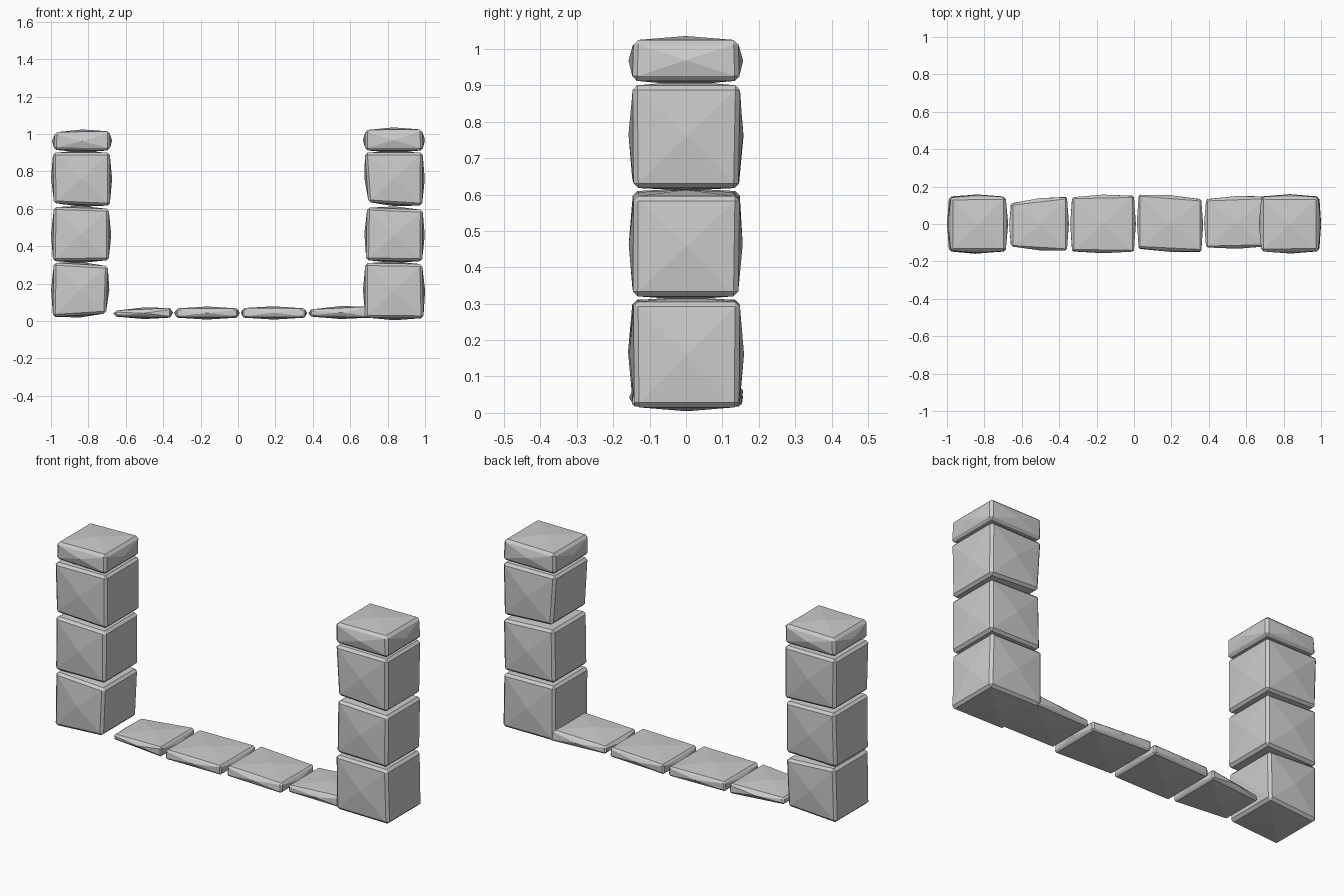
import bpy, bmesh, random

if "Cube" in bpy.data.objects:
    bpy.data.objects.remove(bpy.data.objects["Cube"])

random.seed(4)


def stone(name, quad, y_left=(-0.145, 0.145), y_right=(-0.145, 0.145), bulge=0.012, bevel=0.013):
    """Rough chamfered stone from a front outline (bl, br, tr, tl) and the depth at each end."""
    bm = bmesh.new()
    rings = []
    for side in (0, 1):
        ring = []
        for i, (x, z) in enumerate(quad):
            y = (y_left if i in (0, 3) else y_right)[side]
            ring.append(bm.verts.new((x, y + random.uniform(-0.004, 0.004), z)))
        rings.append(ring)
    front, back = rings
    bm.faces.new(front)
    bm.faces.new(back[::-1])
    for i in range(4):
        j = (i + 1) % 4
        bm.faces.new((front[j], front[i], back[i], back[j]))
    bmesh.ops.recalc_face_normals(bm, faces=bm.faces)
    # chipped edges
    bmesh.ops.bevel(bm, geom=bm.edges[:], offset=bevel, segments=1,
                    profile=0.5, affect='EDGES')
    bm.normal_update()
    # low pyramid on each main face
    main = [f for f in bm.faces if max(abs(c) for c in f.normal) > 0.93]
    bmesh.ops.poke(bm, faces=main, offset=bulge)
    # poke offset is applied along normals; keep every facet flat
    bmesh.ops.triangulate(bm, faces=[f for f in bm.faces if len(f.verts) > 4])
    mesh = bpy.data.meshes.new(name)
    bm.to_mesh(mesh)
    bm.free()
    obj = bpy.data.objects.new(name, mesh)
    bpy.context.collection.objects.link(obj)
    return obj


# left pillar, bottom to top
left = [
    [(-.99, .022), (-.705, .04), (-.695, .295), (-.985, .312)],
    [(-.99, .32), (-.69, .325), (-.69, .60), (-.985, .61)],
    [(-.985, .63), (-.685, .617), (-.685, .90), (-.99, .90)],
    [(-.985, .915), (-.685, .912), (-.685, 1.015), (-.98, 1.01)],
]
# right pillar, bottom to top
right = [
    [(.68, .018), (.992, .015), (.985, .305), (.68, .31)],
    [(.685, .325), (.985, .32), (.988, .595), (.69, .607)],
    [(.697, .635), (.985, .617), (.988, .90), (.678, .90)],
    [(.68, .912), (.99, .912), (.985, 1.025), (.68, 1.022)],
]
for side, column in (("left", left), ("right", right)):
    for i, quad in enumerate(column):
        part = "capstone" if i == 3 else f"pillar_block_{i + 1}"
        stone(f"{side}_{part}", quad)

# threshold slabs between the pillars
slabs = [
    ([(-.66, .024), (-.358, .018), (-.358, .07), (-.655, .056)], (-.12, .11), (-.138, .145)),
    ([(-.332, .018), (0, .018), (0, .068), (-.33, .068)], (-.145, .14), (-.145, .148)),
    ([(.025, .018), (.36, .018), (.36, .068), (.025, .07)], (-.13, .155), (-.148, .13)),
    ([(.385, .024), (.71, .018), (.71, .078), (.385, .062)], (-.123, .135), (-.118, .145)),
]
for i, (quad, yl, yr) in enumerate(slabs):
    stone(f"threshold_slab_{i + 1}", quad, yl, yr, bulge=0.01, bevel=0.008)
